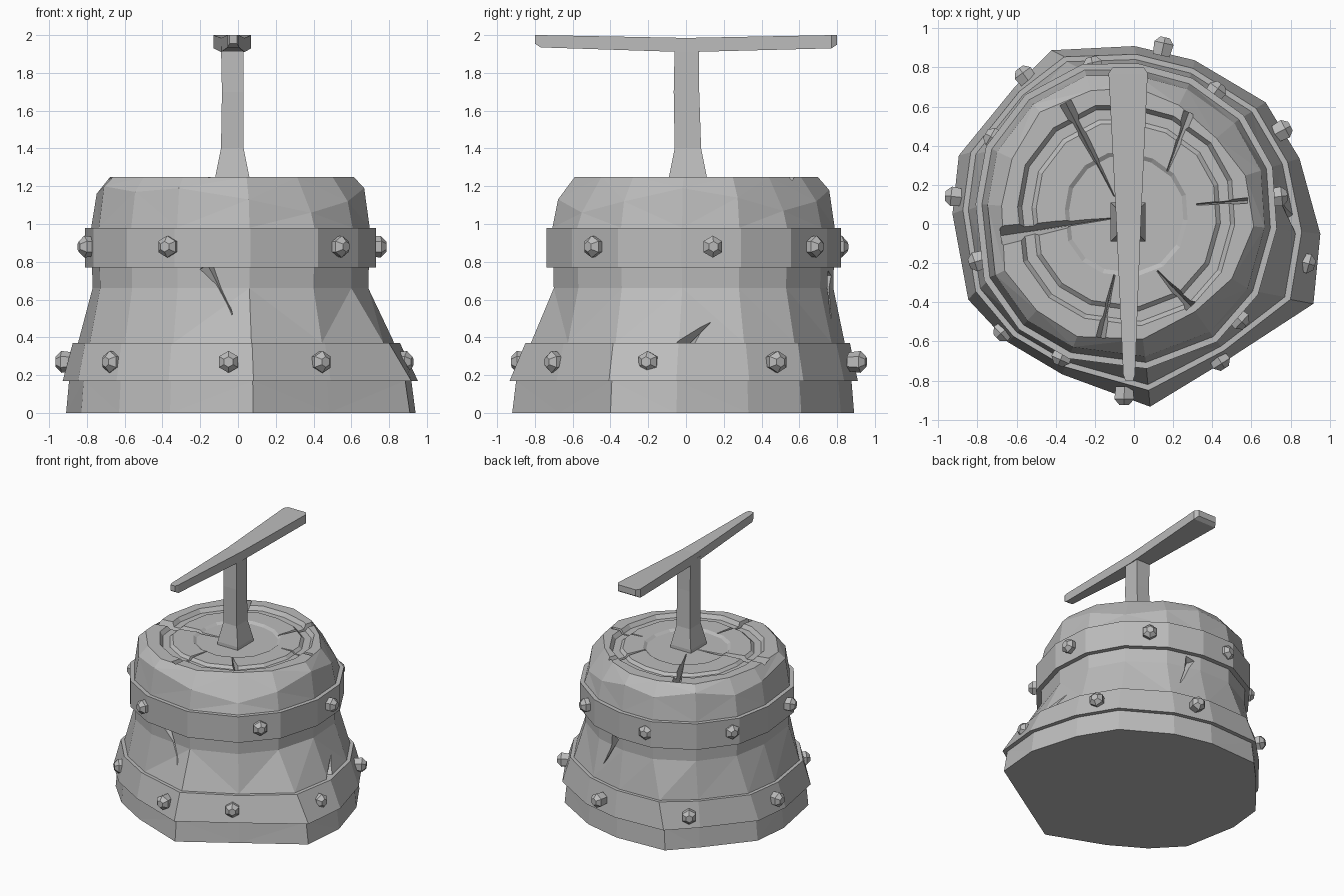
import bpy, bmesh, math
from mathutils import Vector

if bpy.data.objects.get("Cube"):
    bpy.data.objects.remove(bpy.data.objects["Cube"])

grey = bpy.data.materials.new("plain grey")
grey.use_nodes = True
grey.diffuse_color = (0.5, 0.5, 0.5, 1)
grey.node_tree.nodes["Principled BSDF"].inputs["Base Color"].default_value = (0.5, 0.5, 0.5, 1)

# Matching outlines of the flared foot and the waist
FOOT = [(.08, -.92), (.48, -.67), (.91, -.4), (.94, -.05), (.83, .33), (.66, .61), (.3, .82),
        (0, .89), (-.42, .87), (-.6, .68), (-.88, .34), (-.91, .05), (-.83, -.38), (-.63, -.59), (-.36, -.75)]
WAIST = [(.06, -.7), (.4, -.57), (.6, -.34), (.69, -.02), (.67, .28), (.53, .53), (.28, .71),
         (.02, .78), (-.25, .78), (-.53, .63), (-.72, .38), (-.77, .1), (-.73, -.27), (-.56, -.51), (-.32, -.65)]
RIM = [1.13, 1.06, 1.12, 1.19, 1.14, 1.07, 1.12, 1.18, 1.15, 1.2, 1.14, 1.16, 1.2, 1.17, 1.19]
CENTRE = Vector((-.04, .05))


def outline(flare, scale=1.0, grow=0.0):
    """Blend waist to foot, scale about the trunk centre, push outward."""
    ring = []
    for w, f in zip(WAIST, FOOT):
        d = Vector(w).lerp(Vector(f), flare) - CENTRE
        ring.append(CENTRE + d * scale + d.normalized() * grow)
    return ring


def level(ring, z):
    return [(p.x, p.y, z) for p in ring]


def loft(name, rings, closed=False):
    bm = bmesh.new()
    loops = [[bm.verts.new(p) for p in r] for r in rings]
    n = len(loops[0])
    pairs = list(zip(loops, loops[1:]))
    if closed:
        pairs.append((loops[-1], loops[0]))
    else:
        bm.faces.new(loops[0][::-1])
        bm.faces.new(loops[-1])
    for a, b in pairs:
        for i in range(n):
            j = (i + 1) % n
            bm.faces.new((a[i], a[j], b[j], b[i]))
    bmesh.ops.recalc_face_normals(bm, faces=bm.faces)
    mesh = bpy.data.meshes.new(name)
    bm.to_mesh(mesh)
    bm.free()
    ob = bpy.data.objects.new(name, mesh)
    bpy.context.collection.objects.link(ob)
    mesh.materials.append(grey)
    return ob


# Trunk with a hacked, uneven rim and stepped growth rings on top
rings = [level(outline(f, s), z) for f, s, z in
         [(1, 1, 0), (.95, .99, .17), (.55, 1, .37), (0, 1, .66), (0, 1.01, .98)]]
rings.append([(p.x, p.y, z) for p, z in zip(outline(0, .97), RIM)])
rings.append([(*(CENTRE + (p - CENTRE) * (.9 - (1.2 - z) * .7)), 1.25) for p, z in zip(outline(0), RIM)])
rings += [level(outline(0, s), z) for s, z in
          [(.76, 1.25), (.73, 1.22), (.66, 1.22), (.63, 1.24), (.43, 1.24), (.4, 1.225)]]
trunk = loft("trunk", rings)
bm = bmesh.new()
bm.from_mesh(trunk.data)
bmesh.ops.triangulate(bm, faces=[f for f in bm.faces if len(f.verts) == 4])
bm.to_mesh(trunk.data)
bm.free()


def splinter(start, end, width, out, depth):
    """Tapered wedge cutter, open along the outward direction."""
    a, b, o = Vector(start), Vector(end), Vector(out).normalized()
    side = (b - a).cross(o).normalized()
    tri = lambda p, w, d: [p + o * .04 + side * w, p + o * .04 - side * w, p - o * d]
    return loft("crack_cutter", [tri(a, .008, depth * .3), tri(b, width, depth)])


# Cracks radiating across the top, then splits in the side
cutters = [splinter((*a, 1.23), (*b, 1.23), w, (0, 0, 1), .07) for a, b, w in [
    ((-.1, .14), (-.35, .62), .04), ((.17, .27), (.28, .57), .035),
    ((.32, .1), (.58, .12), .018), ((-.1, .03), (-.68, -.06), .06),
    ((.12, -.24), (.29, -.42), .04), ((-.1, -.26), (-.17, -.58), .03)]]
cutters += [splinter(a, b, w, o, .06) for a, b, w, o in [
    ((-.03, -.73, .52), (-.17, -.68, .78), .07, (-.2, -1, 0)),
    ((.75, .13, .48), (.82, -.02, .34), .06, (1, .1, .3)),
    ((.2, .77, .5), (.1, .76, .74), .06, (.2, 1, .2))]]
for c in cutters:
    m = trunk.modifiers.new("crack", "BOOLEAN")
    m.operation = "DIFFERENCE"
    m.solver = "EXACT"
    m.object = c
bpy.context.view_layer.update()
cut = bpy.data.meshes.new_from_object(trunk.evaluated_get(bpy.context.evaluated_depsgraph_get()))
trunk.modifiers.clear()
trunk.data = cut
for c in cutters:
    bpy.data.objects.remove(c)

# Metal-style hoops around foot and shoulder
for name, lo, hi, grow in [("lower_band", (.95, .17), (.57, .37), .025),
                           ("upper_band", (0, .77), (0, .98), .04)]:
    loft(name, [level(outline(f, 1, g), z) for (f, z), g in
                [(lo, -.06), (lo, grow), (hi, grow), (hi, -.06)]], closed=True)

# Faceted studs on the hoops
STUDS = {.27: [(.88, -.2), (.76, .48), (.15, .91), (-.56, .76), (-.92, .14), (-.67, -.55), (-.05, -.88), (.44, -.7)],
         .88: [(.74, .14), (.42, .68), (-.21, .81), (-.72, .44), (-.8, -.19), (-.37, -.68), (.54, -.49)]}
for z, spots in STUDS.items():
    for x, y in spots:
        out = Vector((x, y, 0)) - Vector((*CENTRE, 0))
        out.normalize()
        side = Vector((-out.y, out.x, 0))
        hexes = []
        for r, d in [(.05, -.05), (.058, .015), (.028, .045)]:
            hexes.append([Vector((x, y, z)) + out * d + side * r * math.sin(k * math.pi / 3)
                          + Vector((0, 0, r * math.cos(k * math.pi / 3))) for k in range(6)])
        loft("stud", hexes)


def rect(x0, x1, y0, y1, z):
    return [(x0, y0, z), (x1, y0, z), (x1, y1, z), (x0, y1, z)]


# Flared post
loft("handle_post", [rect(-.12, .06, -.09, .11, 1.2), rect(-.12, .06, -.09, .11, 1.25),
                     rect(-.09, .03, -.06, .08, 1.4), rect(-.085, .03, -.065, .07, 1.7),
                     rect(-.09, .03, -.06, .07, 1.94)])


# Crossbar, wide at the back and narrow at the front, with clipped ends
def section(y, x0, x1, z0, z1):
    return [(x0, y, z0), (x1, y, z0), (x1, y, z1), (x0, y, z1)]


loft("handle_bar", [section(-.8, -.045, -.005, 1.955, 2), section(-.77, -.055, .005, 1.935, 2),
                    section(0, -.09, .035, 1.91, 1.985),
                    section(.77, -.13, .07, 1.93, 2), section(.8, -.11, .05, 1.95, 2)])
